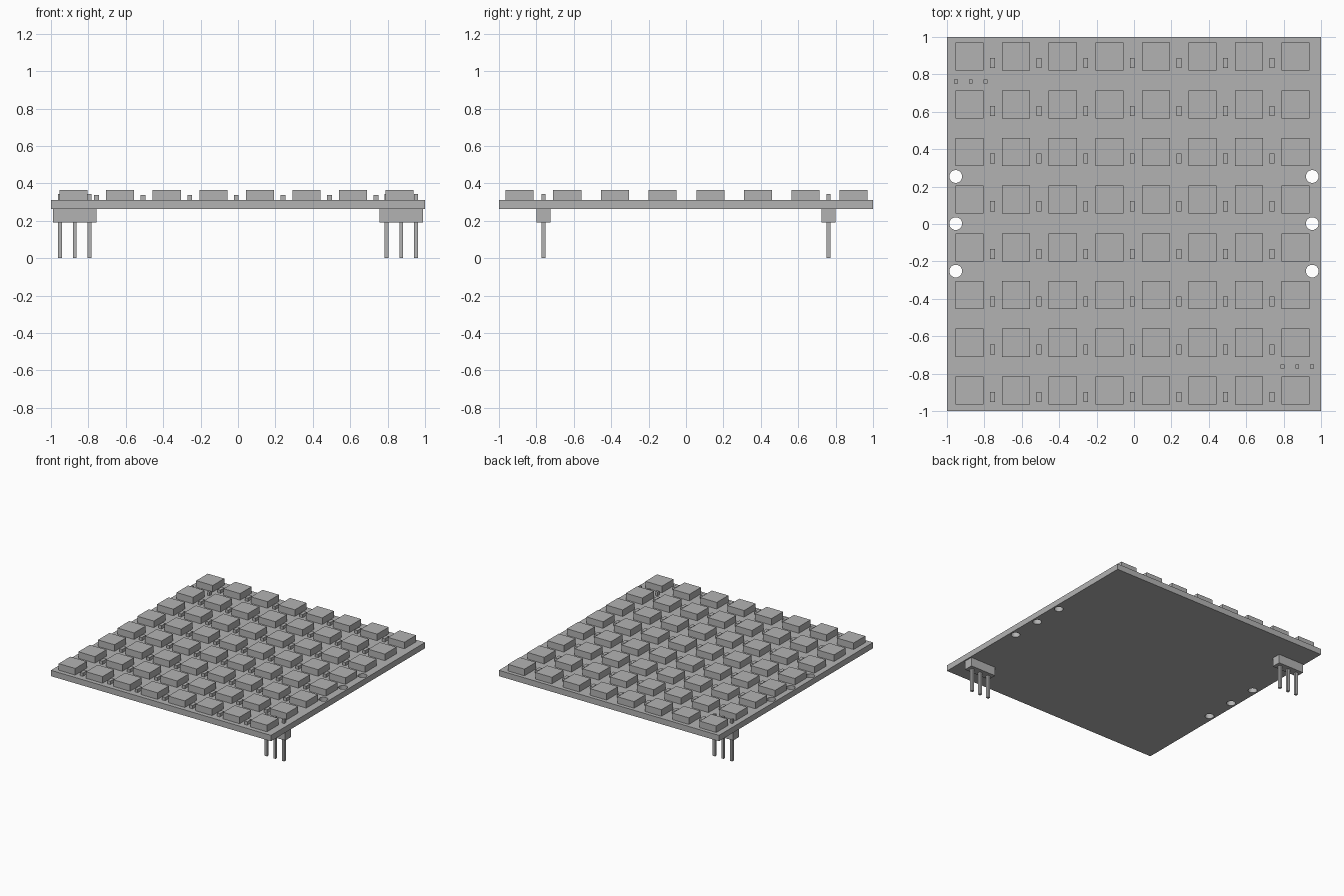
import bpy
import bmesh
from mathutils import Matrix, Vector

cube = bpy.data.objects.get("Cube")
if cube:
    bpy.data.objects.remove(cube, do_unlink=True)

grey = bpy.data.materials.new("plain grey")
grey.use_nodes = True
colour = (0.45, 0.45, 0.45, 1)
grey.diffuse_color = colour
grey.node_tree.nodes["Principled BSDF"].inputs["Base Color"].default_value = colour


def make_object(name, bm):
    mesh = bpy.data.meshes.new(name)
    bm.to_mesh(mesh)
    bm.free()
    mesh.materials.append(grey)
    obj = bpy.data.objects.new(name, mesh)
    bpy.context.collection.objects.link(obj)
    return obj


def blocks(name, centres, width, depth, bottom, top):
    """One object holding equal boxes at the given (x, y) centres."""
    bm = bmesh.new()
    size = Matrix.Diagonal((width, depth, top - bottom, 1))
    for x, y in centres:
        place = Matrix.Translation(Vector((x, y, (bottom + top) / 2)))
        bmesh.ops.create_cube(bm, size=1, matrix=place @ size)
    return make_object(name, bm)


BOARD_BOTTOM, BOARD_TOP = 0.263, 0.311
PITCH_X, PITCH_Y = 0.249, 0.255

# Circuit board with three mounting holes along each side
board = blocks("circuit_board", [(0, 0)], 2, 2, BOARD_BOTTOM, BOARD_TOP)
bm = bmesh.new()
for x in (-0.953, 0.953):
    for y in (-0.252, 0.002, 0.254):
        bmesh.ops.create_cone(bm, cap_ends=True, segments=32, radius1=0.034,
                              radius2=0.034, depth=0.2,
                              matrix=Matrix.Translation((x, y, BOARD_TOP)))
cutter = make_object("hole_cutter", bm)
cutter.hide_render = True
holes = board.modifiers.new("mounting holes", 'BOOLEAN')
holes.operation = 'DIFFERENCE'
holes.solver = 'EXACT'
holes.object = cutter
bpy.context.view_layer.objects.active = board
bpy.ops.object.modifier_apply(modifier=holes.name)
bpy.data.objects.remove(cutter, do_unlink=True)

# Eight by eight grid of light chips
chips = [(-0.879 + c * PITCH_X, -0.89 + r * PITCH_Y)
         for r in range(8) for c in range(8)]
blocks("light_chips", chips, 0.15, 0.15, BOARD_TOP, 0.365)

# Small capacitors between neighbouring chips
capacitors = [(x + 0.123, y - 0.035) for x, y in chips if x < 0.8]
blocks("capacitors", capacitors, 0.026, 0.054, BOARD_TOP, 0.338)

# Pin headers at two opposite corners, with pins passing through the board
for side, sign in (("right", -1), ("left", 1)):
    x, y = sign * 0.873, -sign * 0.763
    blocks(side + "_pin_header", [(x, y)], 0.234, 0.075, 0.19, BOARD_BOTTOM)
    pins = [(x + step * 0.078, y) for step in (-1, 0, 1)]
    blocks(side + "_header_pins", pins, 0.021, 0.021, 0, 0.343)
